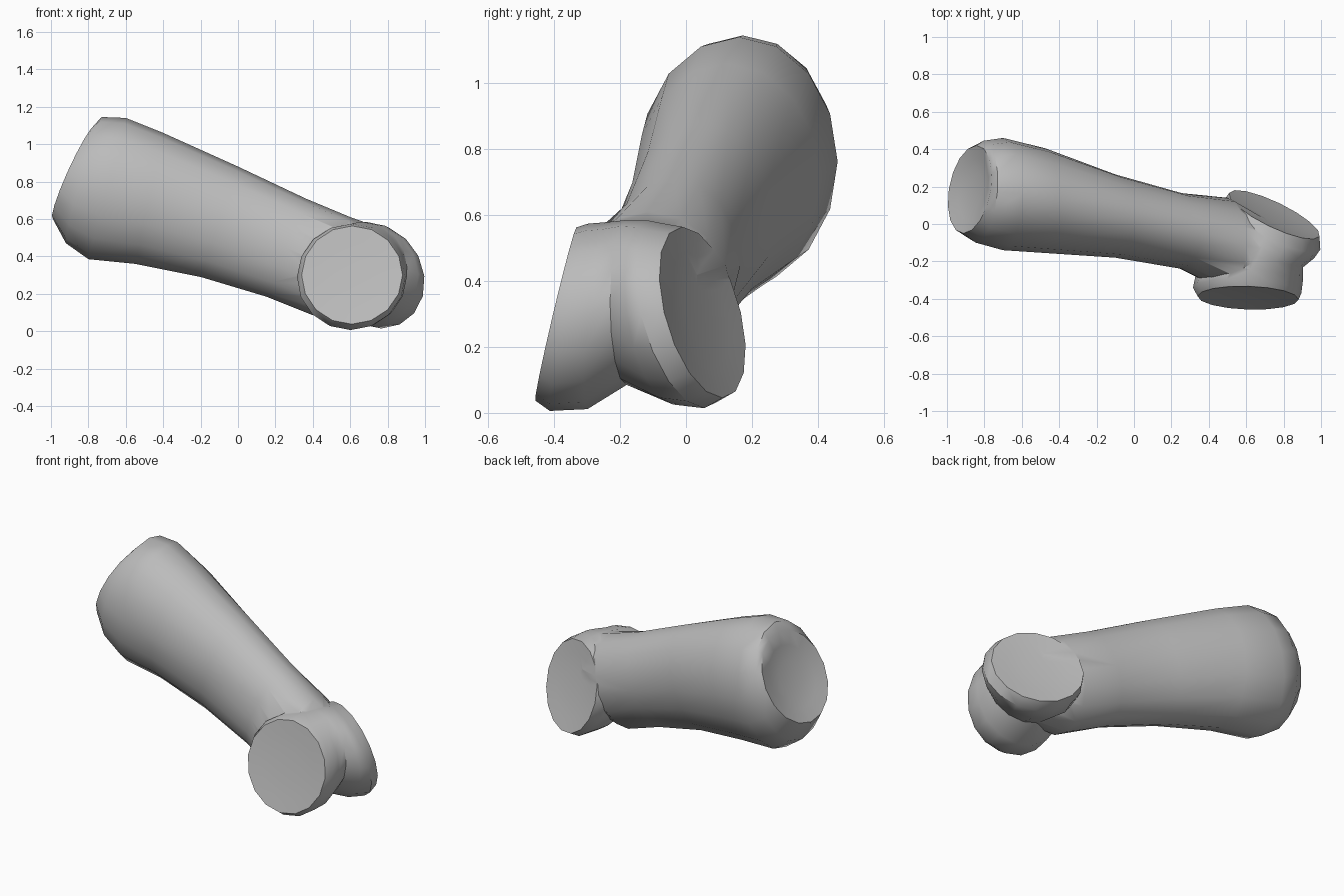
import bpy, bmesh, math
from mathutils import Vector

cube = bpy.data.objects.get("Cube")
if cube:
    bpy.data.objects.remove(cube)

SEGMENTS = 16

grey = bpy.data.materials.new("bone_grey")
grey.use_nodes = True
colour = (0.5, 0.5, 0.5, 1)
grey.diffuse_color = colour
grey.node_tree.nodes["Principled BSDF"].inputs["Base Color"].default_value = colour


def ring(centre, up, side):
    """Points of an ellipse spanned by two half axes."""
    angles = [2 * math.pi * i / SEGMENTS for i in range(SEGMENTS)]
    return [centre + up * math.cos(a) + side * math.sin(a) for a in angles]


def dished(points, depth):
    """Rings that close an end with a shallow hollow; depth points inward."""
    centre = sum(points, Vector()) / len(points)
    return [[centre + (p - centre) * s + depth * (1 - s * s) for p in points]
            for s in (0.7, 0.35)]


def loft(name, rings):
    bm = bmesh.new()
    loops = [[bm.verts.new(p) for p in r] for r in rings]
    for a, b in zip(loops, loops[1:]):
        for i in range(SEGMENTS):
            j = (i + 1) % SEGMENTS
            bm.faces.new((a[i], a[j], b[j], b[i]))
    bm.faces.new(loops[0])
    bm.faces.new(loops[-1])
    bmesh.ops.recalc_face_normals(bm, faces=bm.faces)
    mesh = bpy.data.meshes.new(name)
    bm.to_mesh(mesh)
    bm.free()
    mesh.materials.append(grey)
    obj = bpy.data.objects.new(name, mesh)
    bpy.context.collection.objects.link(obj)
    return obj


# Shaft: top x, top z, bottom x, bottom z, y from, y to, sideways lean
sections = [
    (-0.765, 1.10, -0.99, 0.60, -0.05, 0.42, 0.035),
    (-0.73, 1.145, -0.92, 0.47, -0.10, 0.445, 0.02),
    (-0.60, 1.14, -0.80, 0.385, -0.14, 0.46, 0),
    (-0.40, 1.06, -0.55, 0.36, -0.155, 0.405, 0),
    (0.00, 0.88, -0.20, 0.29, -0.18, 0.265, 0),
    (0.36, 0.71, 0.15, 0.185, -0.24, 0.165, 0),
    (0.60, 0.61, 0.40, 0.085, -0.365, 0.14, 0),
    (0.78, 0.545, 0.66, 0.10, -0.33, 0.015, 0),
    (0.86, 0.46, 0.78, 0.15, -0.27, -0.08, 0),
]
shaft_rings = []
for tx, tz, bx, bz, y0, y1, lean in sections:
    top, bottom = Vector((tx, 0, tz)), Vector((bx, 0, bz))
    side = Vector((lean, (y1 - y0) / 2, 0))
    centre = (top + bottom) / 2 + Vector((0, (y0 + y1) / 2, 0))
    shaft_rings.append(ring(centre, (top - bottom) / 2, side))
hollow = dished(shaft_rings[0], Vector((0.035, 0, -0.015)))
shaft = loft("bone_shaft", hollow[::-1] + shaft_rings)

# Knuckle: two flat-sided lobes with a groove between; centre, facing, radius
lobes = [
    ((0.61, -0.395, 0.30), (0.03, 0.97, -0.23), 0.27),
    ((0.605, -0.355, 0.29), (0.05, 0.97, -0.2), 0.29),
    ((0.62, -0.27, 0.295), (0.10, 0.97, -0.10), 0.285),
    ((0.66, -0.18, 0.335), (0.2, 0.97, 0.0), 0.25),
    ((0.70, -0.08, 0.305), (0.35, 0.9, 0.15), 0.283),
    ((0.735, -0.01, 0.295), (0.42, 0.87, 0.25), 0.29),
    ((0.75, 0.05, 0.305), (0.42, 0.87, 0.25), 0.268),
]
knuckle_rings = []
for centre, facing, radius in lobes:
    n = Vector(facing).normalized()
    side = Vector((0, 0, 1)).cross(n).normalized()
    knuckle_rings.append(ring(Vector(centre), n.cross(side) * radius, side * radius))
front = dished(knuckle_rings[0], Vector((0, 0.01, 0)))
back = dished(knuckle_rings[-1], Vector((-0.007, -0.015, 0)))
knuckle = loft("knuckle", front[::-1] + knuckle_rings + back)

# Join both into one surface
union = shaft.modifiers.new("join_knuckle", "BOOLEAN")
union.operation = "UNION"
union.solver = "EXACT"
union.object = knuckle
bpy.ops.object.select_all(action="DESELECT")
shaft.select_set(True)
bpy.context.view_layer.objects.active = shaft
bpy.ops.object.modifier_apply(modifier=union.name)
bpy.data.objects.remove(knuckle)
shaft.name = "finger_bone"
bpy.ops.object.shade_smooth_by_angle(angle=math.radians(40))
